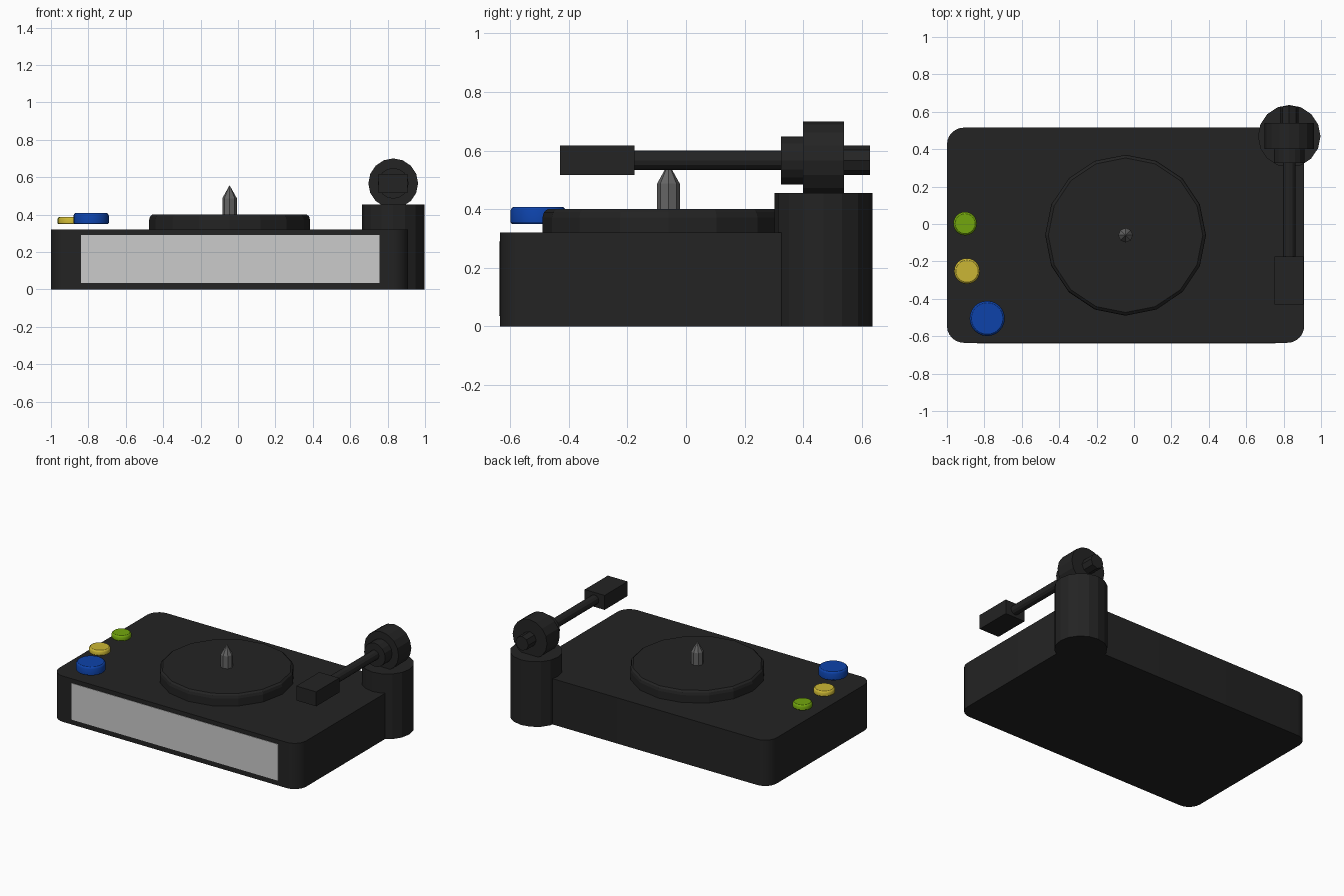
import bpy, bmesh, math
from mathutils import Matrix, Vector

if "Cube" in bpy.data.objects:
    bpy.data.objects.remove(bpy.data.objects["Cube"])


def mat(name, rgb):
    m = bpy.data.materials.new(name)
    m.diffuse_color = (*rgb, 1)
    m.use_nodes = True
    m.node_tree.nodes["Principled BSDF"].inputs["Base Color"].default_value = m.diffuse_color
    return m


BLACK = mat("black", (0.017, 0.017, 0.017))
PANEL = mat("light_grey", (0.60, 0.60, 0.60))
METAL = mat("metal_grey", (0.13, 0.13, 0.13))
BLUE = mat("blue", (0.004, 0.055, 0.40))
YELLOW = mat("yellow", (0.60, 0.47, 0.035))
GREEN = mat("green", (0.17, 0.38, 0.004))


def finish(name, bm, material, smooth=None):
    bmesh.ops.recalc_face_normals(bm, faces=bm.faces)
    me = bpy.data.meshes.new(name)
    bm.to_mesh(me)
    bm.free()
    me.materials.append(material)
    ob = bpy.data.objects.new(name, me)
    bpy.context.collection.objects.link(ob)
    if smooth:
        bpy.ops.object.select_all(action='DESELECT')
        ob.select_set(True)
        bpy.context.view_layer.objects.active = ob
        bpy.ops.object.shade_smooth_by_angle(angle=math.radians(smooth))
    return ob


def box(name, lo, hi, material, corner=0):
    """Box between two corners, optionally with rounded vertical edges."""
    lo, hi = Vector(lo), Vector(hi)
    bm = bmesh.new()
    bmesh.ops.create_cube(bm, size=1, matrix=Matrix.Translation((lo + hi) / 2)
                          @ Matrix.Diagonal((*(hi - lo), 1)))
    if corner:
        edges = [e for e in bm.edges
                 if abs(e.verts[0].co.z - e.verts[1].co.z) > 0.01]
        bmesh.ops.bevel(bm, geom=edges, offset=corner, segments=6,
                        profile=0.5, affect='EDGES')
    return finish(name, bm, material, 30 if corner else None)


def lathe(name, origin, profile, sides, material, along_y=False, smooth=None):
    """Closed turned solid from (radius, height) pairs, standing or along y."""
    bm = bmesh.new()
    rings = []
    for r, h in profile:
        ring = []
        for i in range(sides if r else 1):
            a = math.tau * i / sides
            u, v = r * math.cos(a), r * math.sin(a)
            p = (u, h, v) if along_y else (u, v, h)
            ring.append(bm.verts.new(Vector(origin) + Vector(p)))
        rings.append(ring)
    for a, b in zip(rings, rings[1:]):
        for i in range(sides):
            j = (i + 1) % sides
            if len(b) == 1:
                bm.faces.new((a[i], a[j], b[0]))
            else:
                bm.faces.new((a[i], a[j], b[j], b[i]))
    for ring in (rings[0], rings[-1]):
        if len(ring) > 2:
            bm.faces.new(ring)
    return finish(name, bm, material, smooth)


# Plinth with rounded corners and its front panel
box("plinth", (-1, -0.635, 0), (0.91, 0.515, 0.32), BLACK, corner=0.09)
box("front_panel", (-0.84, -0.638, 0.035), (0.757, -0.632, 0.29), PANEL)

# Platter with a softened rim, and the pointed spindle
lathe("platter", (-0.045, -0.06, 0),
      [(0.43, 0.31), (0.43, 0.372), (0.425, 0.39), (0.413, 0.40)], 16, BLACK)
lathe("spindle", (-0.045, -0.06, 0),
      [(0.039, 0.39), (0.039, 0.487), (0, 0.557)], 8, METAL)

# Buttons hovering just above the plinth
for name, x, y, r, top, m in (
        ("blue_button", -0.785, -0.505, 0.094, 0.408, BLUE),
        ("yellow_button", -0.893, -0.252, 0.069, 0.387, YELLOW),
        ("green_button", -0.903, 0.002, 0.063, 0.387, GREEN)):
    lathe(name, (x, y, 0), [(r - 0.004, 0.35), (r, 0.356), (r, top - 0.012),
                            (r - 0.004, top - 0.004), (r - 0.01, top)],
          24, m, smooth=30)

# Tonearm tower and the pivot parts, all on one axis
lathe("arm_tower", (0.83, 0.469, 0), [(0.167, 0), (0.167, 0.455)], 16, BLACK)
for name, y0, y1, r, sides in (
        ("pivot_wheel", 0.40, 0.54, 0.133, 16),
        ("pivot_collar", 0.325, 0.40, 0.082, 16),
        ("counterweight_stub", 0.54, 0.628, 0.05, 8),
        ("tonearm", -0.18, 0.33, 0.033, 12)):
    lathe(name, (0.83, 0, 0.567), [(r, y0), (r, y1)], sides, BLACK, along_y=True)

# Cartridge block at the end of the arm
box("headshell", (0.752, -0.43, 0.516), (0.906, -0.175, 0.617), BLACK)
